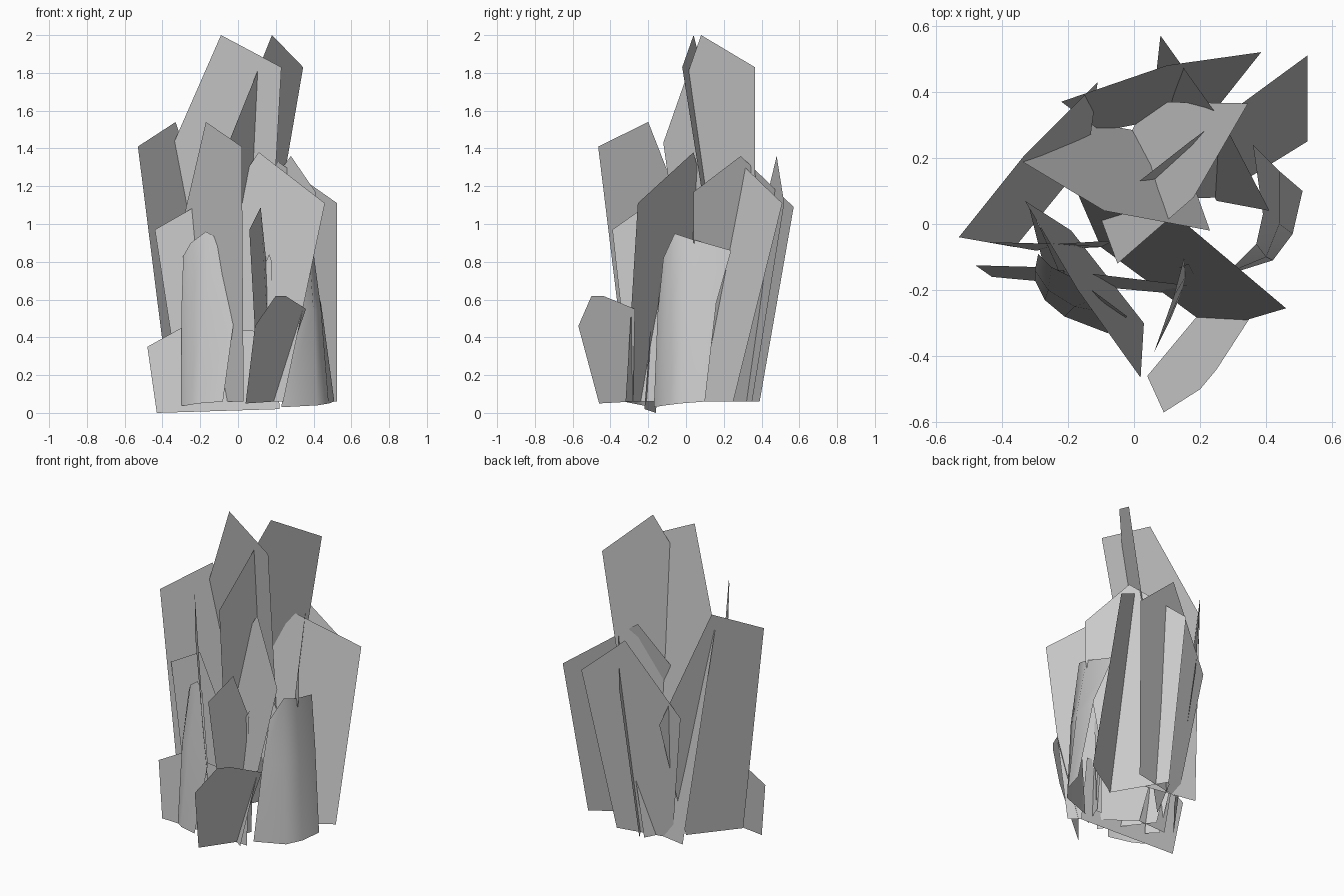
import bpy, bmesh

def make(name, verts, faces, smooth=False):
    me = bpy.data.meshes.new(name)
    me.from_pydata(verts, [], faces)
    me.update()
    ob = bpy.data.objects.new(name, me)
    bpy.context.collection.objects.link(ob)
    for p in me.polygons:
        p.use_smooth = smooth
    return ob

def card(name, pts):
    """Flat leaf card from its outline."""
    return make(name, pts, [tuple(range(len(pts)))])

def curved_card(name, rows):
    """Bent leaf card lofted through rows of points."""
    n = len(rows[0])
    faces = [(r*n+i, r*n+i+1, (r+1)*n+i+1, (r+1)*n+i)
             for r in range(len(rows)-1) for i in range(n-1)]
    return make(name, [p for row in rows for p in row], faces, True)

# Two tall crossed cards: outer foot, inner foot, low shoulder, peak, high shoulder
card("tall_leaf_left", [(.13, .26, .06), (-.2, .32, .06), (-.34, .19, 1.43),
                        (-.09, .04, 2), (.23, -.02, 1.83)])
card("tall_leaf_right", [(.04, .37, .06), (-.12, .07, .06), (-.05, -.12, 1.43),
                         (.18, .08, 2), (.345, .365, 1.83)])

# Pair of side cards
card("side_leaf_left", [(-.36, -.07, .06), (-.14, .2, .06), (-.11, .43, .85),
                        (-.33, .21, 1.54), (-.53, -.04, 1.41)])
card("side_leaf_front", [(.03, -.3, .06), (-.19, -.02, .06), (-.33, .07, .85),
                         (-.17, -.20, 1.54), (.02, -.465, 1.41)])

# Four broad cards
card("broad_leaf_front", [(.24, -.32, .06), (-.1, -.07, .06), (-.2, .16, .92),
                          (.11, .04, 1.38), (.46, -.255, 1.11)])
card("broad_leaf_right", [(.525, .25, .06), (.25, .08, .06), (-.06, .07, .95),
                          (.17, .25, 1.36), (.525, .51, 1.11)])
card("broad_leaf_back", [(.25, .35, .06), (-.1, .28, .06), (-.22, .37, .9),
                         (.1, .48, 1.36), (.385, .52, 1.11)])
card("broad_leaf_cross", [(.06, .39, .06), (.25, .07, .06), (.41, .04, .93),
                          (.41, .04, 1.17), (.28, .29, 1.36), (.08, .57, 1.09)])

# Medium cards
card("medium_leaf_left", [(-.3, -.08, .06), (-.1, -.07, .06), (-.06, -.05, .7),
                          (-.23, -.06, 1.09), (-.44, -.055, .97)])
card("medium_leaf_front", [(.11, -.29, .06), (.18, -.12, .06), (.16, -.07, .7),
                           (.12, -.22, 1.09), (.06, -.39, .97)])

# Curved cards at front left and right
curved_card("curved_leaf_left", [
    [(-.3, -.17, .04), (-.27, -.23, .04), (-.21, -.28, .05), (-.08, -.33, .06)],
    [(-.3, -.14, .53), (-.26, -.2, .54), (-.18, -.25, .55), (-.02, -.28, .5)],
    [(-.29, -.09, .83), (-.25, -.13, .9), (-.17, -.17, .96), (-.1, -.22, .92)]])
curved_card("curved_leaf_right", [
    [(.23, -.17, .03), (.42, -.11, .04), (.48, -.03, .05), (.51, .1, .06)],
    [(.28, -.15, .53), (.4, -.1, .54), (.44, 0, .55), (.44, .16, .58)],
    [(.31, -.12, .82), (.37, -.06, .95), (.39, .03, .92), (.36, .24, .86)]])

# Low outward card and small shards near the base
card("low_leaf_front", [(.04, -.46, .05), (.09, -.57, .46), (.2, -.5, .62),
                        (.25, -.44, .62), (.36, -.27, .55), (.19, -.28, .06)])
card("low_leaf_left", [(-.43, -.16, .0), (.22, -.22, .02), (.2, -.19, .43),
                       (-.3, -.13, .45), (-.48, -.125, .35)])
card("small_shard", [(.13, -.14, .06), (.17, -.14, .06), (.18, -.15, .8),
                     (.165, -.12, .84), (.14, -.13, .78)])
card("small_left_shard", [(-.28, -.1, .06), (-.22, -.16, .06), (-.2, -.13, .8),
                          (-.29, .0, .86), (-.32, .06, .65)])
